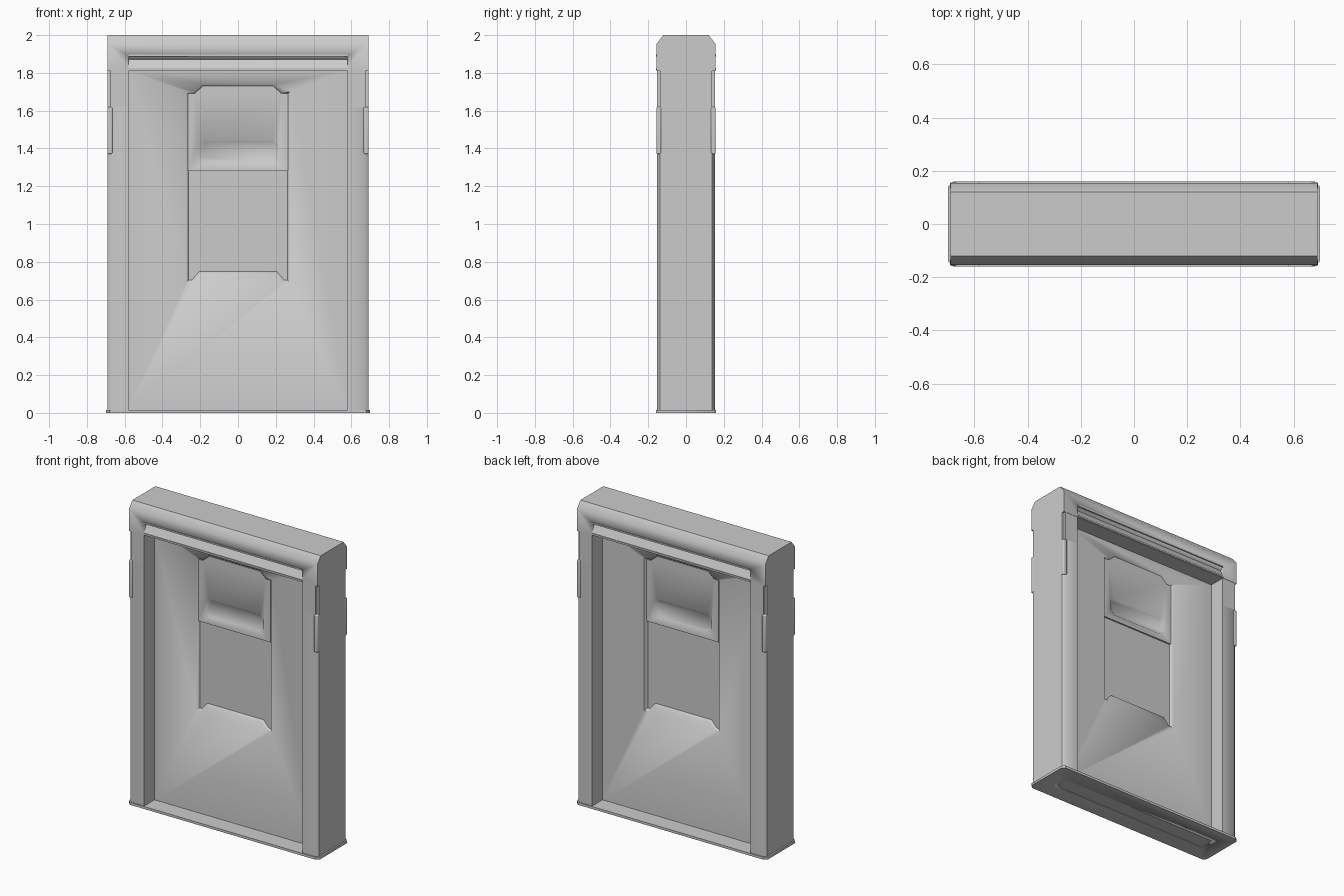
import bpy, bmesh, math

if "Cube" in bpy.data.objects:
    bpy.data.objects.remove(bpy.data.objects["Cube"])

grey = bpy.data.materials.new("plain_grey")
grey.use_nodes = True
COLOUR = (0.6, 0.6, 0.6, 1)
grey.diffuse_color = COLOUR
grey.node_tree.nodes["Principled BSDF"].inputs["Base Color"].default_value = COLOUR


def loft(name, rings, smooth=45):
    """Closed solid skinned through matching rings of points."""
    bm = bmesh.new()
    loops = [[bm.verts.new(p) for p in ring] for ring in rings]
    for a, b in zip(loops, loops[1:]):
        for i in range(len(a)):
            j = (i + 1) % len(a)
            bm.faces.new((a[i], a[j], b[j], b[i]))
    bm.faces.new(loops[0])
    bm.faces.new(loops[-1])
    bmesh.ops.recalc_face_normals(bm, faces=bm.faces)
    mesh = bpy.data.meshes.new(name)
    bm.to_mesh(mesh)
    bm.free()
    mesh.materials.append(grey)
    ob = bpy.data.objects.new(name, mesh)
    bpy.context.collection.objects.link(ob)
    bpy.context.view_layer.objects.active = ob
    for o in bpy.context.selected_objects:
        o.select_set(False)
    ob.select_set(True)
    bpy.ops.object.shade_smooth_by_angle(angle=math.radians(smooth))
    return ob


def upright(name, outline, levels):
    return loft(name, [[(x, y, z) for x, y in outline] for z in levels])


def box(name, x, y, z):
    return upright(name, [(x[0], y[0]), (x[1], y[0]), (x[1], y[1]), (x[0], y[1])], z)


def cut(target, cutter):
    cutter.hide_render = True
    mod = target.modifiers.new("cut", "BOOLEAN")
    mod.operation = "DIFFERENCE"
    mod.solver = "EXACT"
    mod.object = cutter
    with bpy.context.temp_override(object=target, active_object=target):
        bpy.ops.object.modifier_apply(modifier=mod.name)
    bpy.data.objects.remove(cutter)


def mirrored(half):
    """Complete a right-hand half outline across x = 0."""
    return half + [(-x, z) for x, z in reversed(half)]


def chamfered(w, d, c):
    """Rectangle of half sizes w, d with cut corners."""
    return mirrored([(w - c, -d), (w, c - d), (w, d - c), (w - c, d)])


def bay(o):
    """Outline of the sunken door bay, shrunk by o."""
    s = 0.4 * o
    return mirrored([(0.2 + s, 0.735 + o), (0.24 + s, 0.69 + o), (0.275 - o, 0.69 + o),
                     (0.275 - o, 1.7 - o), (0.235 - s, 1.7 - o), (0.19 - s, 1.74 - o)])


def slot(o):
    """Outline of the handle slot, shrunk by o."""
    return [(x, z + 1.382) for x, z in chamfered(0.213 - o, 0.063 - o, 0.025)]


def facing(side, y, outline):
    return [(x, side * y, z) for x, z in outline]


# Base plate with a shallow channel under the door
base = upright("base_plate", chamfered(0.7, 0.16, 0.02), (0, 0.016))
cut(base, box("channel_cutter", (-0.58, 0.58), (-0.05, 0.05), (-0.02, 0.004)))

# Lintel: cut-cornered profile, with a groove above the opening on each face
end = [(0.155, 1.81), (0.155, 1.955), (0.12, 2.0)]
end = end + [(-y, z) for y, z in reversed(end)]
lintel = loft("lintel", [[(x, y, z) for y, z in end] for x in (-0.69, 0.69)])
groove = [(0.2, 1.89), (0.155, 1.89), (0.132, 1.872), (0.155, 1.825), (0.2, 1.825)]
for side in (-1, 1):
    cut(lintel, loft("groove_cutter", [[(x, side * y, z) for y, z in groove]
                                       for x in (-0.58, 0.58)]))
    # Thin lips above and below the groove
    for z in (1.82, 1.893):
        box("groove_lip", (-0.58, 0.58), sorted((side * 0.15, side * 0.159)),
            (z - 0.006, z + 0.004))

# Posts: softened outer corners, notched near the top, with corner clips
for side, word in ((-1, "right"), (1, "left")):
    lower = [(0.58, -0.153), (0.672, -0.153), (0.69, -0.138)]
    upper = [(0.58, -0.153), (0.676, -0.153), (0.676, -0.138), (0.69, -0.138)]
    for name, half, levels in (("post", lower, (0.016, 1.62)),
                               ("post_top", upper, (1.62, 1.81))):
        outline = half + [(x, -y) for x, y in reversed(half)]
        upright(word + "_" + name, [(side * x, y) for x, y in outline], levels)
    for face, place in ((-1, "front"), (1, "back")):
        clip = box(word + "_" + place + "_clip", sorted((side * 0.664, side * 0.692)),
                   sorted((face * 0.13, face * 0.157)), (1.37, 1.62))
        bevel = clip.modifiers.new("soft_edges", "BEVEL")
        bevel.width = 0.007
        bevel.segments = 2

# Door slab with a sunken bay on both faces
door = box("door", (-0.585, 0.585), (-0.045, 0.045), (0.01, 1.815))
for side, place in ((-1, "front"), (1, "back")):
    cut(door, loft("bay_cutter", [facing(side, 0.065, bay(-0.013)),
                                  facing(side, 0.025, bay(0.013))]))
    # Upper panel inside the bay, with a handle slot
    top = mirrored([(0.264, 1.28), (0.264, 1.69), (0.231, 1.69), (0.186, 1.73)])
    panel = loft(place + "_upper_panel", [facing(side, 0.022, top), facing(side, 0.035, top)])
    cut(panel, loft("slot_cutter", [facing(side, 0.045, slot(-0.01)),
                                    facing(side, 0.0255, slot(0.0095))]))
